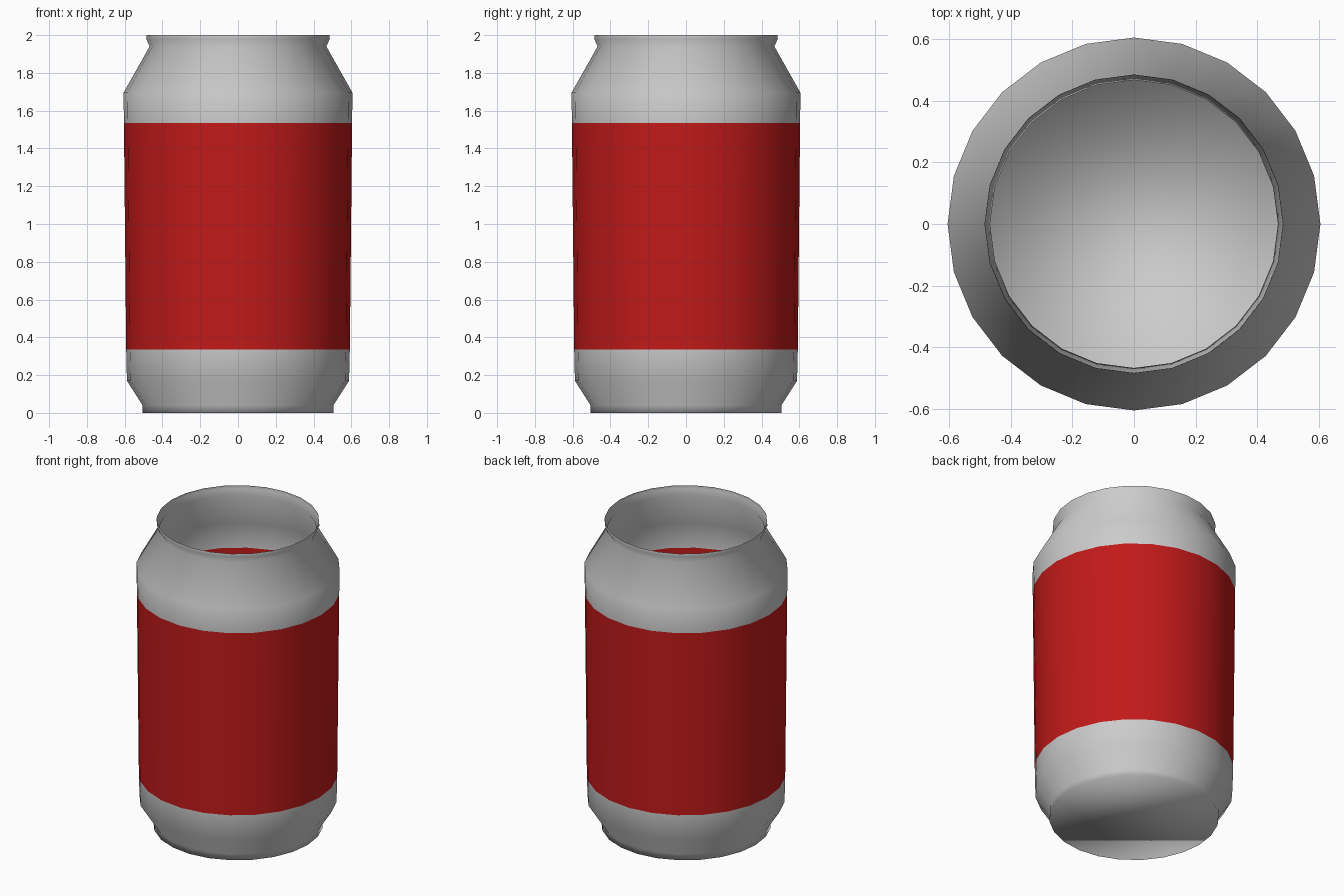
import bpy, bmesh
from math import cos, sin, tau

if "Cube" in bpy.data.objects:
    bpy.data.objects.remove(bpy.data.objects["Cube"])

SIDES = 24


def lathe(name, profile, closed_base=False, color=None):
    """Revolve (radius, z) points, listed bottom to top, into a thin sheet."""
    bm = bmesh.new()
    rings = [[bm.verts.new((r * cos(tau * i / SIDES), r * sin(tau * i / SIDES), z))
              for i in range(SIDES)] for r, z in profile]
    for low, high in zip(rings, rings[1:]):
        for i in range(SIDES):
            j = (i + 1) % SIDES
            bm.faces.new((low[i], low[j], high[j], high[i]))
    if closed_base:
        bm.faces.new(rings[0][::-1])
    for f in bm.faces:
        f.smooth = True
    mesh = bpy.data.meshes.new(name)
    bm.to_mesh(mesh)
    bm.free()
    obj = bpy.data.objects.new(name, mesh)
    bpy.context.collection.objects.link(obj)
    if color:
        mat = bpy.data.materials.new(name + "_paint")
        mat.diffuse_color = color
        mat.use_nodes = True
        mat.node_tree.nodes["Principled BSDF"].inputs["Base Color"].default_value = mat.diffuse_color
        mesh.materials.append(mat)
    return obj


# Closed foot and lower wall
lathe("can_base", [(0.505, 0), (0.505, 0.04), (0.588, 0.17), (0.592, 0.335)],
      closed_base=True)

# Painted band, slightly tapered towards the base
lathe("label_band", [(0.592, 0.335), (0.604, 1.535)], color=(0.54, 0.01, 0.01, 1))

# Upper wall, shoulder, neck and open rim
lathe("can_shoulder", [(0.604, 1.535), (0.606, 1.695), (0.468, 1.94),
                       (0.486, 1.98), (0.484, 2.0)])
